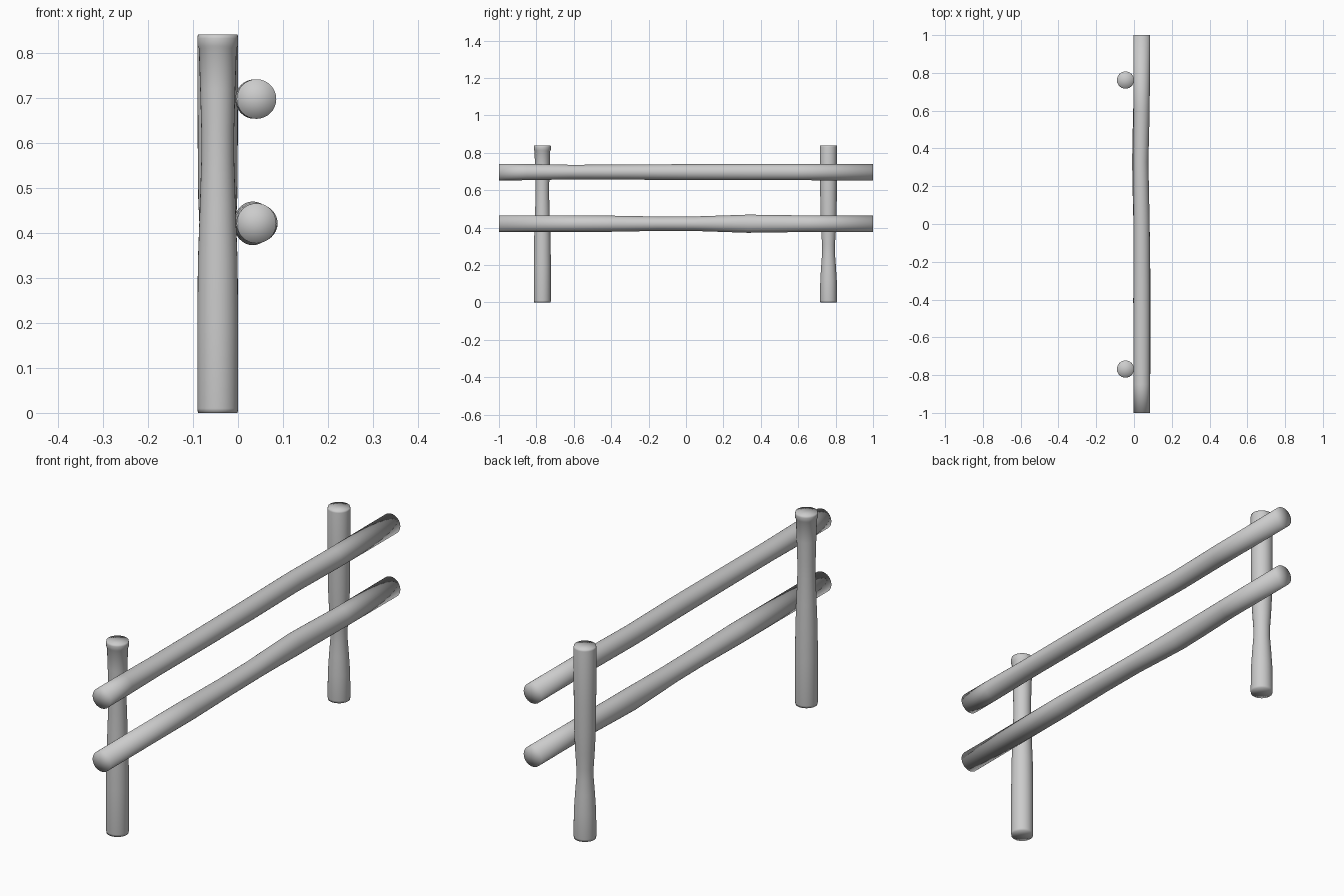
import bpy, bmesh, math
from mathutils import Vector

if "Cube" in bpy.data.objects:
    bpy.data.objects.remove(bpy.data.objects["Cube"])

SIDES = 32


def log(name, axis, rings):
    """Loft round logs: each ring is (along, centre_a, centre_b, radius_a, radius_b).
    axis 'Z': a = x, b = y;  axis 'Y': a = x, b = z."""
    def point(t, a, b):
        return Vector((a, b, t)) if axis == 'Z' else Vector((a, t, b))

    bm = bmesh.new()
    loops = []
    for t, ca, cb, ra, rb in rings:
        loops.append([bm.verts.new(point(t, ca + ra * math.cos(2 * math.pi * i / SIDES),
                                         cb + rb * math.sin(2 * math.pi * i / SIDES)))
                      for i in range(SIDES)])
    for lo, hi in zip(loops, loops[1:]):
        for i in range(SIDES):
            j = (i + 1) % SIDES
            bm.faces.new((lo[i], lo[j], hi[j], hi[i]))
    # fan caps
    for loop, (t, ca, cb, _, _) in ((loops[0], rings[0]), (loops[-1], rings[-1])):
        centre = bm.verts.new(point(t, ca, cb))
        for i in range(SIDES):
            bm.faces.new((loop[i], loop[(i + 1) % SIDES], centre))
    bmesh.ops.recalc_face_normals(bm, faces=bm.faces)
    for f in bm.faces:
        f.smooth = True
    mesh = bpy.data.meshes.new(name)
    bm.to_mesh(mesh)
    bm.free()
    obj = bpy.data.objects.new(name, mesh)
    bpy.context.collection.objects.link(obj)
    return obj


def post(name, y, profile):
    return log(name, 'Z', [(z, -0.045, y, r, r) for z, r in profile])


# Posts with hand-worn waists
post("front_post", -0.768, [(0, .044), (.01, .0455), (.20, .0455), (.34, .044), (.45, .040),
                            (.56, .0365), (.63, .0365), (.72, .039), (.81, .042),
                            (.815, .045), (.832, .0455), (.84, .044)])
post("back_post", 0.762, [(0, .044), (.01, .0455), (.12, .044), (.20, .039), (.26, .0345),
                          (.31, .0345), (.38, .039), (.48, .0435), (.60, .0445),
                          (.832, .0455), (.84, .044)])

# Rails, slightly uneven along their length
log("upper_rail", 'Y', [(-1, .041, .697, .044, .044), (-.85, .041, .697, .044, .0435),
                        (-.62, .041, .697, .044, .039), (-.35, .041, .697, .044, .040),
                        (0, .040, .697, .043, .0425), (.33, .035, .697, .041, .0435),
                        (.6, .040, .697, .043, .0435), (1, .041, .697, .044, .044)])
log("lower_rail", 'Y', [(-1, .041, .421, .044, .0445), (-.4, .042, .421, .046, .043),
                        (-.15, .041, .421, .044, .0385), (.05, .039, .421, .043, .039),
                        (.2, .035, .421, .043, .044), (.33, .033, .421, .043, .0485),
                        (.45, .035, .421, .043, .047), (.65, .040, .421, .043, .044),
                        (1, .041, .421, .044, .0445)])
